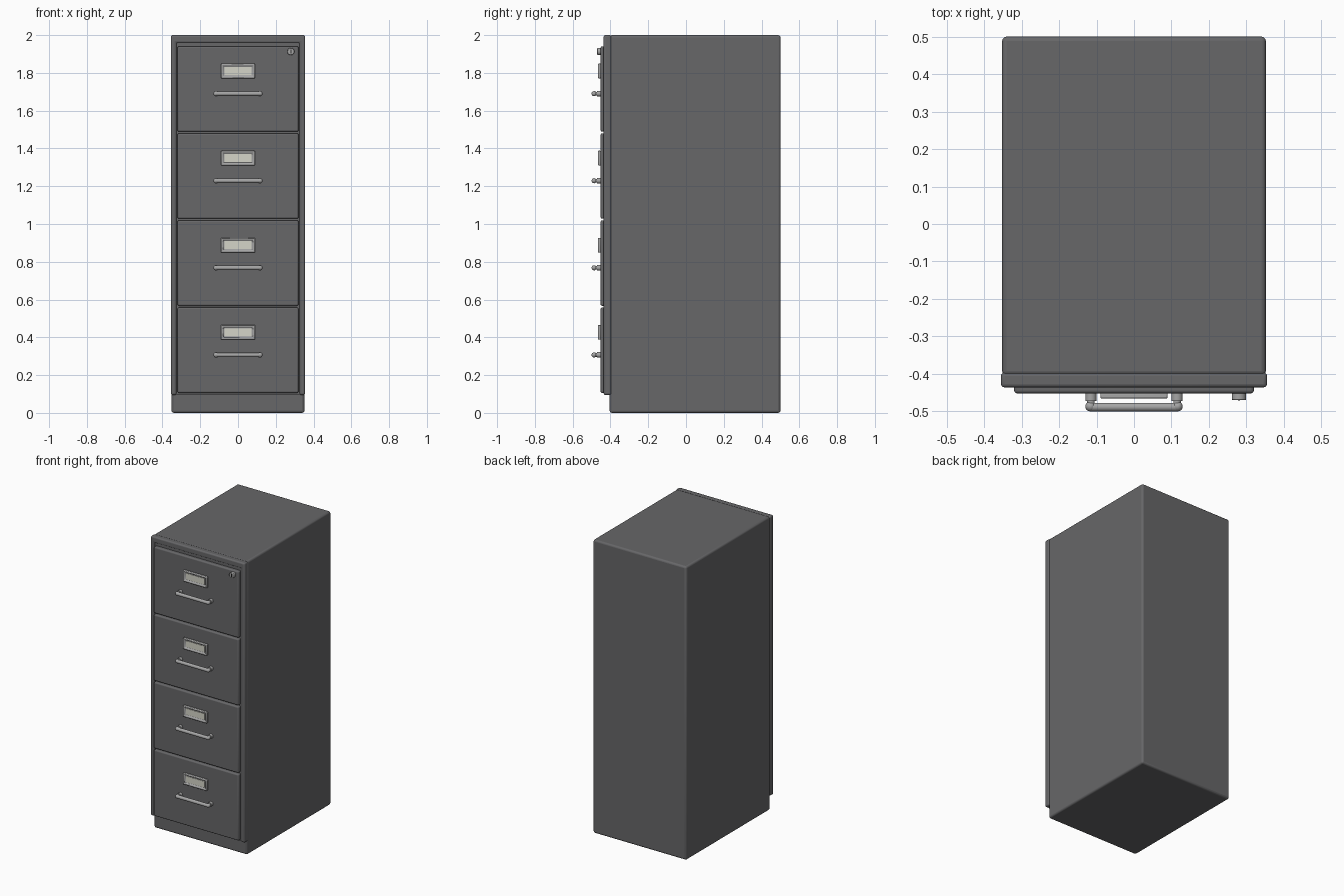
import bpy, bmesh, math
from mathutils import Vector, Matrix

if "Cube" in bpy.data.objects:
    bpy.data.objects.remove(bpy.data.objects["Cube"])


def material(name, rgb):
    m = bpy.data.materials.new(name)
    m.diffuse_color = (*rgb, 1)
    m.use_nodes = True
    m.node_tree.nodes["Principled BSDF"].inputs["Base Color"].default_value = m.diffuse_color
    return m


GREY = material("charcoal_steel", (0.135, 0.135, 0.14))
METAL = material("satin_metal", (0.38, 0.38, 0.38))
CARD = material("label_card", (0.66, 0.66, 0.58))
DARK = material("keyhole_black", (0.03, 0.03, 0.03))


def finish(name, bm, mat, bevel=0, segments=3):
    bmesh.ops.recalc_face_normals(bm, faces=bm.faces)
    me = bpy.data.meshes.new(name)
    bm.to_mesh(me)
    bm.free()
    me.materials.append(mat)
    ob = bpy.data.objects.new(name, me)
    bpy.context.collection.objects.link(ob)
    if bevel:
        mod = ob.modifiers.new("bevel", "BEVEL")
        mod.width = bevel
        mod.segments = segments
        mod.limit_method = 'ANGLE'
    bpy.ops.object.select_all(action='DESELECT')
    ob.select_set(True)
    bpy.context.view_layer.objects.active = ob
    bpy.ops.object.shade_smooth_by_angle(angle=math.radians(40))
    return ob


def add_box(bm, lo, hi):
    lo, hi = Vector(lo), Vector(hi)
    mat = Matrix.Translation((lo + hi) / 2) @ Matrix.Diagonal((*(hi - lo), 1))
    bmesh.ops.create_cube(bm, size=1, matrix=mat)


def box(name, lo, hi, mat, bevel=0, segments=3):
    bm = bmesh.new()
    add_box(bm, lo, hi)
    return finish(name, bm, mat, bevel, segments)


def add_rod(bm, a, b, r, sides=20):
    a, b = Vector(a), Vector(b)
    d = b - a
    rot = d.to_track_quat('Z', 'Y').to_matrix().to_4x4()
    bmesh.ops.create_cone(bm, cap_ends=True, segments=sides, radius1=r, radius2=r,
                          depth=d.length, matrix=Matrix.Translation((a + b) / 2) @ rot)


# Cabinet shell
box("cabinet_body", (-0.352, -0.404, 0), (0.352, 0.5, 2.0), GREY, 0.012)
# Recessed panel seen in the gaps between drawers
box("drawer_backing", (-0.335, -0.428, 0.097), (0.335, -0.39, 1.97), GREY)

# Front frame: upside-down U, open at the bottom
bm = bmesh.new()
outline = [(-0.355, 0.095), (-0.355, 2.0), (0.355, 2.0), (0.355, 0.095),
           (0.326, 0.095), (0.326, 1.96), (-0.326, 1.96), (-0.326, 0.095)]
face = bm.faces.new([bm.verts.new((x, -0.436, z)) for x, z in outline])
ext = bmesh.ops.extrude_face_region(bm, geom=[face])
bmesh.ops.translate(bm, vec=(0, 0.04, 0),
                    verts=[v for v in ext["geom"] if isinstance(v, bmesh.types.BMVert)])
finish("front_frame", bm, GREY, 0.009)

FRONT = -0.452
for i in range(4):
    z0 = 0.106 + 0.461 * i
    n = i + 1
    # Drawer front
    box(f"drawer_front_{n}", (-0.32, FRONT, z0), (0.32, -0.42, z0 + 0.452), GREY, 0.008)

    # Label holder: block with a sunken window
    zl = z0 + 0.321
    bm = bmesh.new()
    add_box(bm, (-0.09, -0.466, zl - 0.039), (0.09, FRONT + 0.002, zl + 0.039))
    front = min(bm.faces, key=lambda f: f.calc_center_median().y)
    bmesh.ops.inset_region(bm, faces=[front], thickness=0.017)
    sunk = bmesh.ops.extrude_face_region(bm, geom=[front])
    bmesh.ops.translate(bm, vec=(0, 0.009, 0),
                        verts=[v for v in sunk["geom"] if isinstance(v, bmesh.types.BMVert)])
    bmesh.ops.delete(bm, geom=[front], context='FACES_ONLY') if front.is_valid else None
    finish(f"label_holder_{n}", bm, METAL, 0.005, 2)
    # Card inside the window
    box(f"label_card_{n}", (-0.071, -0.460, zl - 0.021), (0.071, -0.456, zl + 0.021), CARD)

    # Pull handle: bar with rounded ends on two posts with collars
    zh = z0 + 0.201
    bm = bmesh.new()
    add_rod(bm, (-0.117, -0.4885, zh), (0.117, -0.4885, zh), 0.0115)
    for s in (-1, 1):
        bmesh.ops.create_uvsphere(bm, u_segments=20, v_segments=12, radius=0.0135,
                                  matrix=Matrix.Translation((s * 0.1165, -0.4865, zh)))
        add_rod(bm, (s * 0.115, -0.486, zh), (s * 0.115, FRONT + 0.003, zh), 0.010)
        add_rod(bm, (s * 0.115, -0.472, zh), (s * 0.115, FRONT + 0.003, zh), 0.015)
    finish(f"pull_handle_{n}", bm, METAL)

# Lock in the top drawer corner
LX, LZ = 0.28, 1.913
bm = bmesh.new()
add_rod(bm, (LX, -0.470, LZ), (LX, FRONT + 0.003, LZ), 0.019, 28)
finish("lock_cylinder", bm, METAL, 0.003, 2)
box("keyhole", (LX - 0.003, -0.4715, LZ - 0.010), (LX + 0.003, -0.468, LZ + 0.010), DARK)
